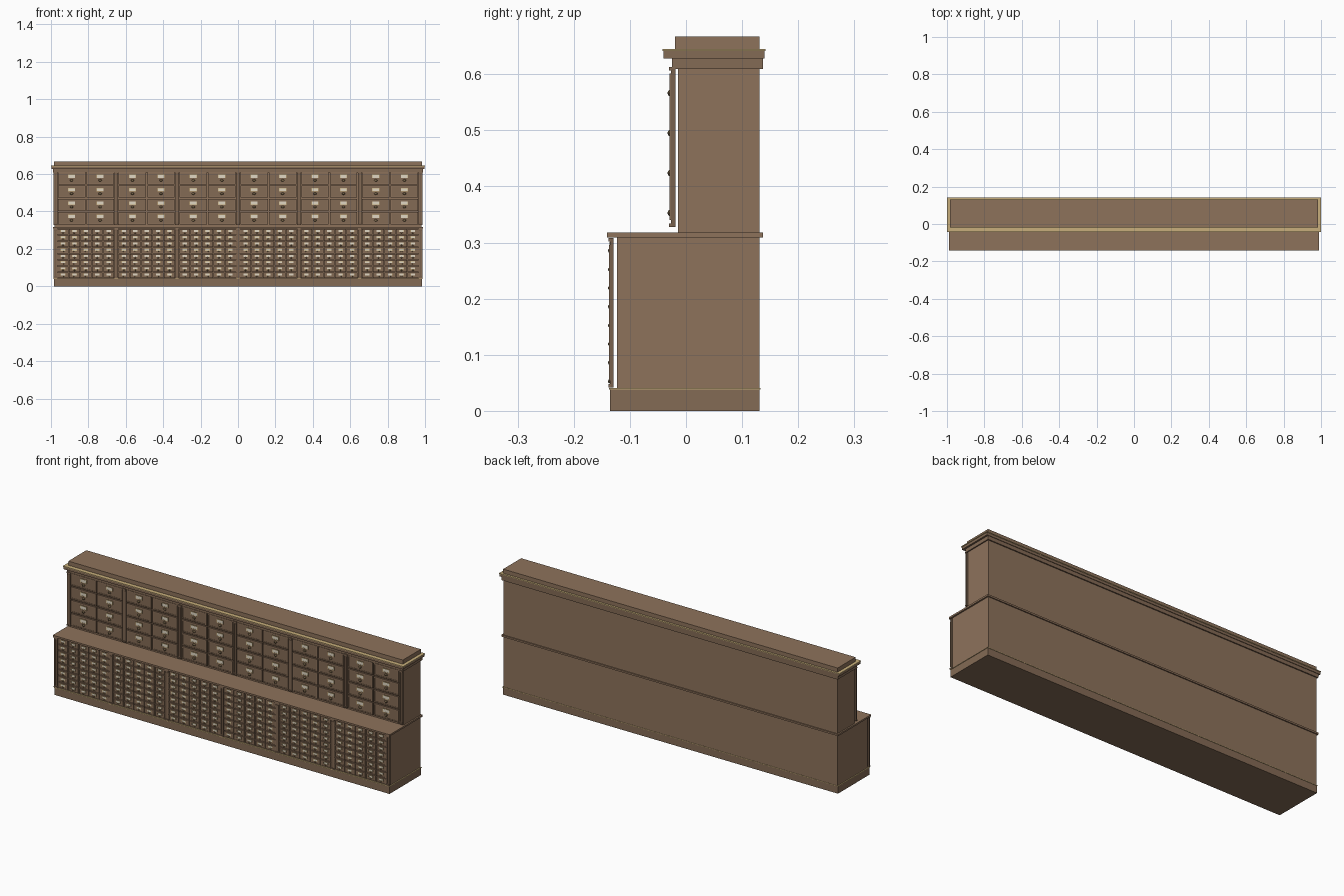
import bpy, bmesh
from mathutils import Matrix

if "Cube" in bpy.data.objects:
    bpy.data.objects.remove(bpy.data.objects["Cube"])


def material(name, rgb):
    m = bpy.data.materials.new(name)
    m.diffuse_color = (*rgb, 1)
    m.use_nodes = True
    m.node_tree.nodes["Principled BSDF"].inputs["Base Color"].default_value = m.diffuse_color
    return m


WOOD = material("wood", (0.27, 0.17, 0.105))
DARK = material("dark_wood", (0.19, 0.12, 0.075))
PANEL = material("panel_wood", (0.23, 0.145, 0.09))
BRASS = material("brass", (0.58, 0.43, 0.2))
PAPER = material("paper", (0.75, 0.68, 0.55))
IRON = material("dark_brass", (0.2, 0.14, 0.07))


def box(bm, x0, x1, y0, y1, z0, z1):
    mat = Matrix.Translation(((x0 + x1) / 2, (y0 + y1) / 2, (z0 + z1) / 2)) @ \
        Matrix.Diagonal((x1 - x0, y1 - y0, z1 - z0, 1))
    bmesh.ops.create_cube(bm, size=1, matrix=mat)


def frame(bm, x0, x1, y0, y1, z0, z1, w):
    box(bm, x0, x0 + w, y0, y1, z0, z1)
    box(bm, x1 - w, x1, y0, y1, z0, z1)
    box(bm, x0 + w, x1 - w, y0, y1, z0, z0 + w)
    box(bm, x0 + w, x1 - w, y0, y1, z1 - w, z1)


def knob(bm, x, y, z, rx, ry, rz):
    mat = Matrix.Translation((x, y, z)) @ Matrix.Diagonal((rx, ry, rz, 1))
    bmesh.ops.create_uvsphere(bm, u_segments=8, v_segments=6, radius=1, matrix=mat)


def finish(bm, name, mat):
    me = bpy.data.meshes.new(name)
    bm.to_mesh(me)
    bm.free()
    ob = bpy.data.objects.new(name, me)
    bpy.context.collection.objects.link(ob)
    me.materials.append(mat)
    return ob


# Carcasses, plinth, counter and stepped cornice: half width, y range, z range
for name, mat, hx, y0, y1, z0, z1 in [
    ("plinth", PANEL, 0.985, -0.135, 0.131, 0, 0.038),
    ("plinth_bead", BRASS, 0.987, -0.137, 0.133, 0.038, 0.041),
    ("lower_carcass", WOOD, 0.982, -0.123, 0.131, 0.041, 0.309),
    ("counter", WOOD, 0.99, -0.141, 0.137, 0.309, 0.318),
    ("upper_carcass", WOOD, 0.982, -0.014, 0.131, 0.318, 0.609),
    ("cornice_lower", PANEL, 0.988, -0.025, 0.137, 0.609, 0.628),
    ("cornice_upper", PANEL, 0.997, -0.04, 0.14, 0.628, 0.641),
    ("cornice_bead", BRASS, 1.0, -0.042, 0.142, 0.641, 0.645),
    ("top_board", WOOD, 0.983, -0.02, 0.131, 0.645, 0.667),
]:
    bm = bmesh.new()
    box(bm, -hx, hx, y0, y1, z0, z1)
    finish(bm, name, mat)

BAYS, PITCH, X0, PW = 6, 0.3253, -0.976, 0.02


def front(tag, yb, yf, z0, z1, cols, rows, gap, border, label, pull, label_dz, pull_dz):
    # Pilasters with two raised reeds, a foot and a cap
    pil = bmesh.new()
    reeds = bmesh.new()
    for i in range(BAYS + 1):
        x = X0 + i * PITCH
        box(pil, x - PW / 2, x + PW / 2, yf + 0.002, yb, z0, z1)
        for s in (-1, 1):
            box(reeds, x + s * 0.006 - 0.003, x + s * 0.006 + 0.003,
                yf, yf + 0.002, z0 + 0.012, z1 - 0.012)
        for a, b in ((z0, z0 + 0.006), (z1 - 0.006, z1)):
            box(reeds, x - PW / 2 - 0.001, x + PW / 2 + 0.001, yf - 0.001, yf + 0.003, a, b)
    finish(pil, tag + "_pilasters", DARK)
    finish(reeds, tag + "_pilaster_reeds", PANEL)

    # Drawers with raised borders, label holders and pulls
    parts = {k: bmesh.new() for k in ("panels", "borders", "holders", "labels", "pulls")}
    dw = (PITCH - PW) / cols
    dh = (z1 - z0) / rows
    for b in range(BAYS):
        for c in range(cols):
            for r in range(rows):
                xa = X0 + b * PITCH + PW / 2 + c * dw + gap
                xb = xa + dw - 2 * gap
                za = z0 + r * dh + gap
                zb = za + dh - 2 * gap
                xc, zc = (xa + xb) / 2, (za + zb) / 2
                yp = yf + 0.004
                box(parts["panels"], xa, xb, yp, yb, za, zb)
                frame(parts["borders"], xa, xb, yf + 0.002, yp, za, zb, border)
                lw, lh = label
                zl = zc + label_dz
                box(parts["labels"], xc - lw, xc + lw, yp - 0.002, yp, zl - lh, zl + lh)
                e = lh * 0.3
                frame(parts["holders"], xc - lw - e, xc + lw + e, yp - 0.003, yp,
                      zl - lh - e, zl + lh + e, e)
                knob(parts["pulls"], xc, yp - 0.003, zc + pull_dz, *pull)
    for (k, bm), mat in zip(parts.items(), (PANEL, WOOD, BRASS, PAPER, IRON)):
        finish(bm, f"{tag}_drawer_{k}", mat)


front("upper", -0.019, -0.029, 0.328, 0.613, 2, 4, 0.003, 0.006,
      (0.017, 0.0075), (0.009, 0.005, 0.006), 0.010, -0.011)
front("lower", -0.129, -0.137, 0.042, 0.308, 5, 8, 0.0015, 0.003,
      (0.011, 0.0045), (0.0045, 0.003, 0.0035), 0.004, -0.006)
